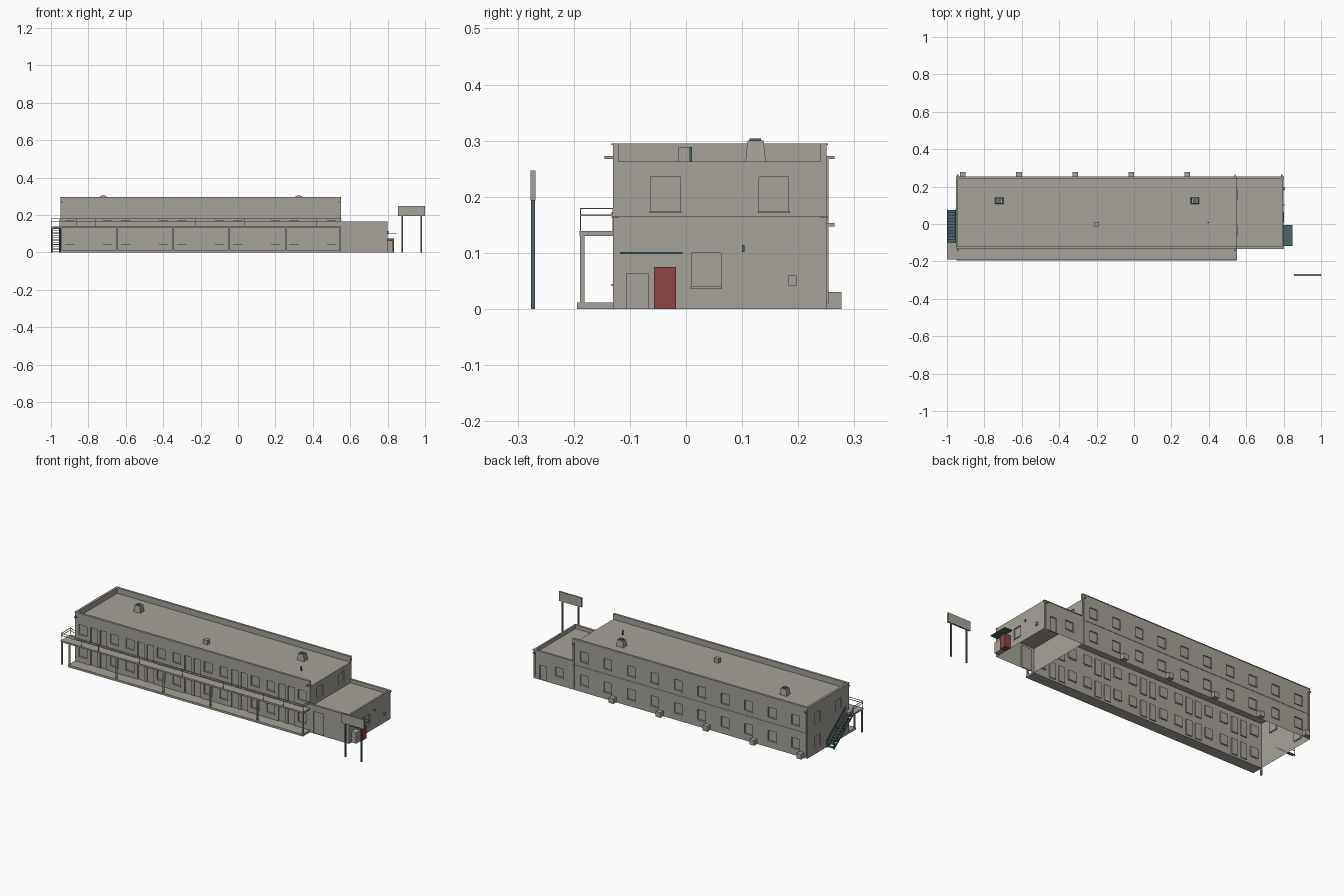
import bpy, bmesh
from mathutils import Vector

cube = bpy.data.objects.get("Cube")
if cube:
    bpy.data.objects.remove(cube)


def material(name, rgb):
    m = bpy.data.materials.new(name)
    m.use_nodes = True
    m.diffuse_color = (*rgb, 1)
    m.node_tree.nodes["Principled BSDF"].inputs["Base Color"].default_value = (*rgb, 1)
    return m


GREY = material("warm_grey", (0.38, 0.36, 0.32))
TEAL = material("dark_teal", (0.07, 0.14, 0.15))
RED = material("dull_red", (0.28, 0.06, 0.06))


def finish(name, bm, mat):
    mesh = bpy.data.meshes.new(name)
    bm.to_mesh(mesh)
    bm.free()
    mesh.materials.append(mat)
    obj = bpy.data.objects.new(name, mesh)
    bpy.context.scene.collection.objects.link(obj)
    return obj


def add_box(bm, x, y, z, taper=1.0):
    """Box from (min, max) ranges; taper shrinks the top."""
    verts = bmesh.ops.create_cube(bm, size=1)["verts"]
    for v in verts:
        k = taper if v.co.z > 0 else 1.0
        v.co = Vector([(r[0] + r[1]) / 2 + c * (r[1] - r[0]) * s
                       for r, c, s in zip((x, y, z), v.co, (k, k, 1))])


def boxes(name, mat, *items):
    bm = bmesh.new()
    for item in items:
        add_box(bm, *item)
    return finish(name, bm, mat)


def beams(name, mat, pairs, r):
    """Square bars between pairs of points."""
    bm = bmesh.new()
    for a, b in pairs:
        a, b = Vector(a), Vector(b)
        d = b - a
        verts = bmesh.ops.create_cube(bm, size=1)["verts"]
        turn = d.to_track_quat("Z", "Y")
        for v in verts:
            v.co = (a + b) / 2 + turn @ Vector((v.co.x * 2 * r, v.co.y * 2 * r, v.co.z * d.length))
    return finish(name, bm, mat)


def wall(name, start, end, height, openings, depth=0.006):
    """Wall sheet from start to end with recessed openings (u0, u1, z0, z1) and sills."""
    a, b = Vector((*start, 0)), Vector((*end, 0))
    u = (b - a).normalized()
    n = u.cross(Vector((0, 0, 1)))
    bm = bmesh.new()

    def quad(*pts):
        bm.faces.new([bm.verts.new(a + u * p[0] + Vector((0, 0, p[1])) - n * p[2]) for p in pts])

    us = sorted({0, (b - a).length, *(c for o in openings for c in o[:2])})
    zs = sorted({0, height, *(c for o in openings for c in o[2:])})
    for u0, u1 in zip(us, us[1:]):
        for z0, z1 in zip(zs, zs[1:]):
            cu, cz = (u0 + u1) / 2, (z0 + z1) / 2
            if not any(o[0] < cu < o[1] and o[2] < cz < o[3] for o in openings):
                quad((u0, z0, 0), (u1, z0, 0), (u1, z1, 0), (u0, z1, 0))
    for u0, u1, z0, z1 in openings:
        ring = [(u0, z0), (u1, z0), (u1, z1), (u0, z1)]
        quad(*[(*p, depth) for p in ring])
        for p, q in zip(ring, ring[1:] + ring[:1]):
            quad((*p, 0), (*q, 0), (*q, depth), (*p, depth))
        if z0 > 0 and z1 - z0 < 0.07:
            p = a + u * (u0 - 0.002) + n * 0.003
            q = a + u * (u1 + 0.002) - n * 0.001
            add_box(bm, sorted((p.x, q.x)), sorted((p.y, q.y)), (z0 - 0.004, z0))
    bmesh.ops.remove_doubles(bm, verts=bm.verts, dist=0.00001)
    finish(name, bm, mat=GREY)


L, M, R = -0.95, 0.55, 0.80      # main block end, junction, annex end
F, B = -0.13, 0.25               # front and back faces
ROOF, TOP, LOW, LOWTOP = 0.263, 0.295, 0.145, 0.165
BAYS = [0.3 * i for i in range(5)]

# Main block walls
front, back = [], []
for s in BAYS:
    for z in (0.012, 0.14):
        front += [(s + 0.025, s + 0.075, z + 0.033, z + 0.088), (s + 0.1, s + 0.14, z, z + 0.09),
                  (s + 0.16, s + 0.2, z, z + 0.09), (s + 0.225, s + 0.275, z + 0.033, z + 0.088)]
    for z in (0.04, 0.175):
        back += [(s + 0.05, s + 0.1, z, z + 0.058), (s + 0.2, s + 0.25, z, z + 0.058)]
wall("main_front_wall", (L, F), (M, F), ROOF, front)
wall("main_back_wall", (M, B), (L, B), ROOF, back)
wall("main_right_wall", (L, B), (L, F), ROOF,
     [(0.067, 0.12, 0.175, 0.235), (0.26, 0.313, 0.175, 0.235), (0.067, 0.12, 0.04, 0.10)])
wall("main_left_wall", (M, F), (M, B), ROOF,
     [(0.067, 0.12, 0.175, 0.235), (0.26, 0.313, 0.175, 0.235)])

# Annex walls
wall("annex_front_wall", (M, F), (R, F), LOW, [(0.022, 0.086, 0, 0.127)])
wall("annex_back_wall", (R, B), (M, B), LOW, [(0.04, 0.08, 0.0, 0.085), (0.14, 0.19, 0.05, 0.1)])
wall("annex_left_wall", (R, F), (R, B), LOW, [(0.14, 0.192, 0.04, 0.10)])

# Roofs, parapets with narrow caps, and floor band
boxes("main_roof", GREY, ((L, M), (F, B), (ROOF - 0.004, ROOF)))
boxes("annex_roof", GREY, ((M, R), (F, B), (LOW - 0.004, LOW)))
T, C = 0.01, 0.003
boxes("main_parapet", GREY,
      ((L, M), (F, F + T), (ROOF, TOP)), ((L, M), (B - T, B), (ROOF, TOP)),
      ((L, L + T), (F, B), (ROOF, TOP)),
      ((L - C, M), (F - C, F + T), (TOP - C, TOP)), ((L - C, M), (B - T, B + C), (TOP - C, TOP)),
      ((L - C, L + T), (F, B), (TOP - C, TOP)))
boxes("annex_parapet", GREY,
      ((M, R), (F, F + T), (LOW, LOWTOP)), ((M, R), (B - T, B), (LOW, LOWTOP)),
      ((R - T, R), (F, B), (LOW, LOWTOP)),
      ((M, R + C), (F - C, F + T), (LOWTOP - C, LOWTOP)),
      ((M, R + C), (B - T, B + C), (LOWTOP - C, LOWTOP)))
boxes("floor_band", GREY, ((L, M), (B, B + 0.002), (0.143, 0.146)))

# Roof drains and downpipes
drains = []
for x, z in ((L + 0.008, 0.27), (M - 0.01, 0.27), (R - 0.01, 0.15)):
    drains += [((x - 0.004, x + 0.004), (B, B + 0.015), (z - 0.003, z + 0.003)),
               ((x - 0.003, x + 0.003), (B, B + 0.004), (0.01, z))]
    if z > 0.2:
        drains.append(((x - 0.004, x + 0.004), (F - 0.015, F), (z - 0.003, z + 0.003)))
boxes("roof_drains", GREY, *drains)

# Roof vents
for i, x in enumerate((-0.72, 0.325)):
    boxes(f"roof_vent_{i}", GREY, ((x - 0.022, x + 0.022), (0.106, 0.142), (ROOF, 0.3), 0.8))
    boxes(f"roof_vent_cap_{i}", TEAL, ((x - 0.01, x + 0.01), (0.113, 0.134), (0.3, 0.304)))
boxes("roof_hatch", GREY, ((-0.214, -0.186), (-0.013, 0.011), (ROOF, 0.288)))
boxes("roof_pipe", TEAL, ((0.394, 0.402), (0.006, 0.011), (ROOF, 0.289)))

# Cooling units along the back
boxes("cooling_units", GREY,
      *[((x + 0.02, x + 0.05), (B, 0.277), (0, 0.03)) for x in (L + s for s in BAYS)])

# Ground walkway, gallery deck and columns
boxes("walkway", GREY, ((L, M), (-0.194, F), (0, 0.012)))
boxes("gallery_deck", GREY, ((-1, M), (-0.19, F), (0.13, 0.139)),
      ((-1, L), (F, -0.1), (0.13, 0.139)))
boxes("gallery_columns", GREY,
      *[((x - 0.004, x + 0.004), (-0.189, -0.181), (0.012, 0.13))
        for x in [L + 0.004 + s for s in BAYS] + [M - 0.004]],
      ((-0.998, -0.99), (-0.189, -0.181), (0, 0.13)))

# Gallery railing
Y, E = -0.188, -0.998
posts = [(E, Y), (-0.866, Y), (-0.76, Y), (-0.5, Y), (-0.225, Y), (0.037, Y), (0.294, Y),
         (0.42, Y), (M - 0.002, Y), (M - 0.002, F), (E, -0.1)]
rails = [((x, y, 0.139), (x, y, 0.18)) for x, y in posts]
for z in (0.167, 0.179):
    rails += [((E, Y, z), (M, Y, z)), ((M - 0.002, Y, z), (M - 0.002, F, z)),
              ((E, Y, z), (E, -0.1, z))]
beams("gallery_railing", GREY, rails, 0.0012)

# Outside stair: treads, stringers and handrails
N, Y0, Y1, Z1 = 11, -0.1, 0.075, 0.133
treads = []
for i in range(N):
    y, z = Y0 + (Y1 - Y0) * i / N, Z1 * (1 - (i + 0.5) / N)
    treads.append(((-0.996, -0.954), (y, y + 0.017), (z - 0.002, z + 0.002)))
boxes("stair_treads", TEAL, *treads)
beams("stair_stringers", TEAL, [((x, Y0, Z1), (x, Y1, 0.002)) for x in (-0.997, -0.953)], 0.003)
beams("stair_handrails", TEAL,
      [((x, Y0, Z1 + h), (x, Y1, h)) for x in (-0.998, -0.953) for h in (0.028, 0.042)]
      + [((x, y, z), (x, y, z + 0.042)) for x in (-0.998, -0.953)
         for y, z in ((Y1, 0), ((Y0 + Y1) / 2, Z1 / 2))], 0.0012)

# Annex end: canopy, machines, meter and lamp
boxes("canopy", TEAL, ((R, 0.848), (-0.118, -0.006), (0.098, 0.102)))
boxes("ice_box", GREY, ((R, 0.83), (-0.107, -0.066), (0, 0.063)))
boxes("drinks_machine", RED, ((R, 0.835), (-0.057, -0.018), (0, 0.075)))
boxes("meter_box", GREY, ((R, 0.806), (0.183, 0.197), (0.042, 0.06)))
boxes("wall_lamp", TEAL, ((R, 0.805), (0.1, 0.104), (0.102, 0.114)))

# Free-standing blank sign
boxes("sign_board", GREY, ((0.855, 1), (-0.277, -0.268), (0.193, 0.247)))
boxes("sign_posts", TEAL,
      *[((x - 0.004, x + 0.004), (-0.276, -0.269), (0, 0.194)) for x in (0.877, 0.979)])
